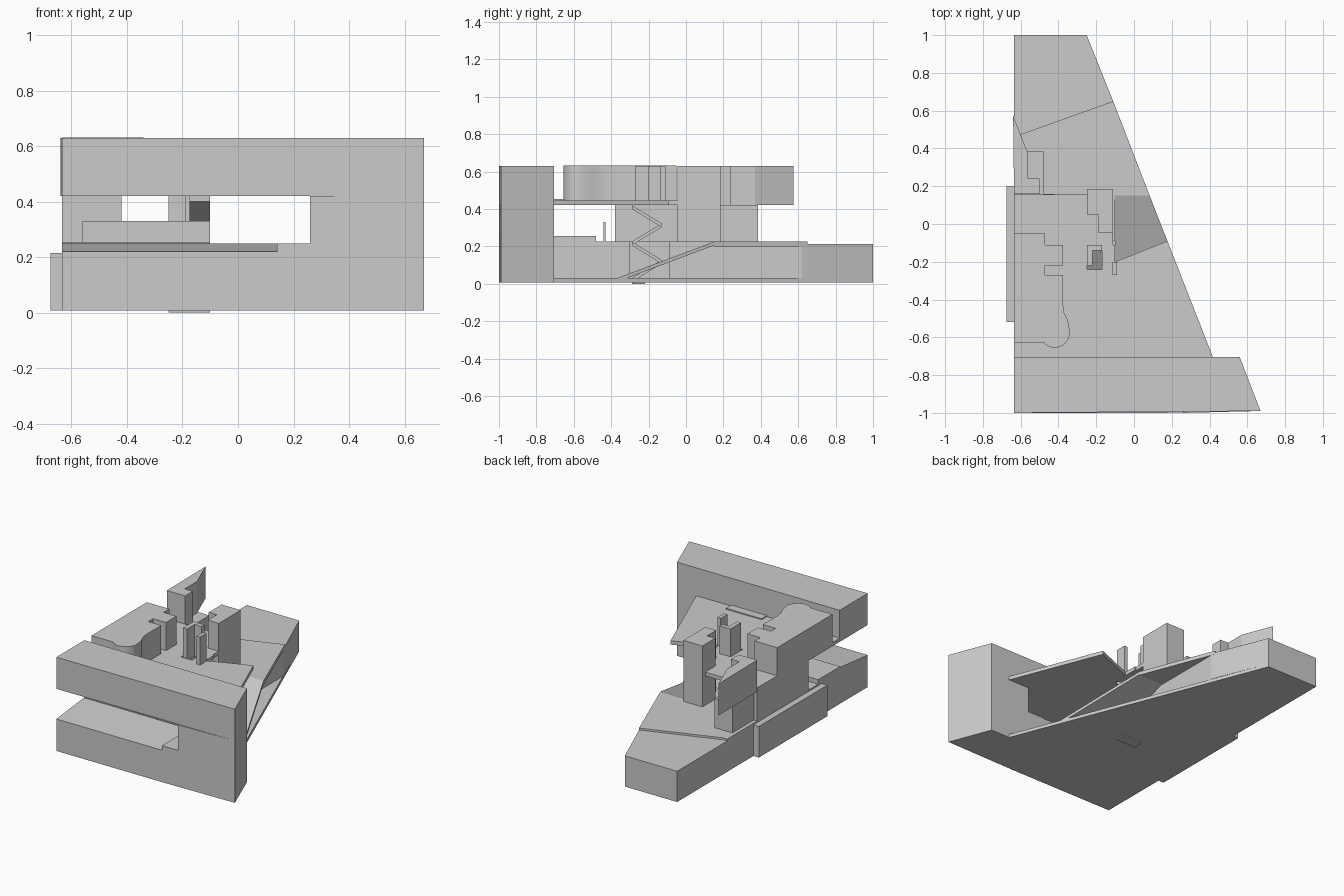
import bpy, bmesh, math


def edge(y):
    """x of the slanted right-hand side of the plan"""
    return 0.42 - 0.392 * (y + 0.71)


def prism(name, pts, z0, z1):
    """Upright prism over a plan outline; z0 / z1 are heights or functions of (x, y)"""
    f0 = z0 if callable(z0) else lambda x, y: z0
    f1 = z1 if callable(z1) else lambda x, y: z1
    bm = bmesh.new()
    lo = [bm.verts.new((x, y, f0(x, y))) for x, y in pts]
    hi = [bm.verts.new((x, y, f1(x, y))) for x, y in pts]
    bm.faces.new(lo[::-1])
    bm.faces.new(hi)
    n = len(pts)
    for i in range(n):
        j = (i + 1) % n
        bm.faces.new((lo[i], lo[j], hi[j], hi[i]))
    bmesh.ops.recalc_face_normals(bm, faces=bm.faces)
    me = bpy.data.meshes.new(name)
    bm.to_mesh(me)
    bm.free()
    ob = bpy.data.objects.new(name, me)
    bpy.context.collection.objects.link(ob)
    return ob


def box(name, x0, x1, y0, y1, z0, z1):
    return prism(name, [(x0, y0), (x1, y0), (x1, y1), (x0, y1)], z0, z1)


L = -0.635   # left facade

# ground plate with a small pit under the stairs
prism("ground_plate", [(L, -1), (0.67, -0.99), (0.56, -0.71), (0.42, -0.71),
                       (edge(1), 1), (L, 1)], 0.008, 0.03)
box("stair_pit", -0.25, -0.10, -0.29, -0.22, 0, 0.01)

# front bar: sloped sill on the left, solid pier on the right, beam on top
prism("front_base", [(L, -1), (0.14, -1), (0.14, -0.71), (L, -0.71)],
      0.008, lambda x, y: 0.22 + 0.03 * (y + 1) / 0.29)


def pier_edge(x0):
    return [(x0, -1), (0.67, -0.99), (0.56, -0.705), (x0, -0.705)]


prism("front_base_right", pier_edge(0.14), 0.008, 0.25)
prism("front_pier", pier_edge(0.26), 0.25, 0.42)
prism("front_beam", pier_edge(L), 0.42, 0.63)

# lower storey: wing wrapping round the stair, then the tapering rear block
prism("lower_wing", [(L, -0.71), (-0.10, -0.71), (-0.10, -0.30), (-0.26, -0.30),
                     (-0.26, -0.09), (-0.10, -0.09), (-0.10, 0.62),
                     (-0.11, 0.65), (-0.60, 0.475), (L, 0.475)], 0.03, 0.225)
prism("rear_block", [(L, 0.46), (-0.60, 0.475), (-0.11, 0.65), (edge(1), 1), (L, 1)],
      0.03, 0.212)
prism("rear_terrace", [(-0.11, 0.15), (edge(0.15), 0.15), (-0.11, 0.65)], 0.20, 0.225)
box("left_strip", -0.675, L, -0.52, 0.20, 0.008, 0.215)

# ramp rising along the slanted side


def ramp_z(x, y):
    return 0.03 + 0.195 * (y + 0.37) / 0.52


prism("ramp", [(-0.10, -0.37), (edge(-0.37), -0.37), (edge(0.15), 0.15), (-0.10, 0.15)],
      lambda x, y: ramp_z(x, y) - 0.02, ramp_z)

# switchback stairs
for i in range(4):
    za = 0.03 + 0.0975 * i
    zb = za + 0.0975
    if i % 2:
        za, zb = zb, za
    x0 = -0.25 + 0.075 * (i % 2)
    step = lambda x, y, a=za, b=zb: a + (b - a) * (y + 0.29) / 0.16
    prism(f"stair_flight_{i}", [(x0, -0.29), (x0 + 0.075, -0.29),
                                (x0 + 0.075, -0.13), (x0, -0.13)],
          lambda x, y, s=step: s(x, y) - 0.02, step)

# middle storey: left core, rear core, low wall
box("middle_core", L, -0.42, -0.38, 0.16, 0.22, 0.42)
box("middle_core_rear", -0.61, -0.48, 0.16, 0.385, 0.22, 0.42)
box("low_wall", -0.56, -0.10, -0.44, -0.43, 0.22, 0.33)
box("floor_pad", L, -0.10, -0.71, -0.48, 0.22, 0.255)

# upper floor slab with the stair opening left between its pieces
prism("slab_main", [(L, -0.71), (0.42, -0.71), (edge(-0.24), -0.24), (L, -0.24)], 0.42, 0.445)
prism("slab_point", [(-0.17, -0.24), (edge(-0.24), -0.24), (edge(-0.09), -0.09),
                     (-0.10, -0.20), (-0.10, -0.11), (-0.17, -0.11)], 0.42, 0.445)
box("slab_left", L, -0.25, -0.24, 0.155, 0.42, 0.445)
box("slab_rear", -0.25, -0.11, -0.11, 0.155, 0.42, 0.445)
prism("slab_step", [(-0.10, -0.65), (0.16, -0.65), (0.16, -0.71), (-0.10, -0.71)], 0.445, 0.452)

# upper left rooms with round bulge and square niches
bulge = [(-0.42 + 0.08 * math.cos(math.radians(a)), -0.575 + 0.08 * math.sin(math.radians(a)))
         for a in range(-130, 16, 12)]
rooms = prism("upper_rooms", [(L, -0.63), (-0.475, -0.63)] + bulge +
              [(-0.35, -0.51), (-0.37, -0.47), (-0.375, -0.43), (-0.375, -0.27), (-0.47, -0.27),
               (-0.47, -0.22), (-0.375, -0.22), (-0.375, -0.11), (-0.47, -0.11),
               (-0.47, -0.05), (L, -0.05)], 0.44, lambda x, y: 0.632)
bpy.context.view_layer.objects.active = rooms
rooms.select_set(True)
bpy.ops.object.shade_smooth_by_angle(angle=math.radians(25))

# pointed rear room
prism("pointed_room", [(-0.64, 0.575), (L, 0.16), (-0.50, 0.16), (-0.50, 0.24), (-0.56, 0.24), (-0.56, 0.37)],
      0.42, 0.63)

# lift tower and thin upright walls by the stair
box("tower", -0.25, -0.11, 0.05, 0.185, 0.22, 0.63)
box("tower_side", -0.19, -0.11, -0.045, 0.05, 0.22, 0.63)
box("stair_wall", -0.115, -0.09, -0.27, -0.20, 0.44, 0.63)
prism("stair_head", [(-0.25, -0.22), (-0.22, -0.22), (-0.22, -0.14), (-0.17, -0.14),
                     (-0.17, -0.11), (-0.25, -0.11)], 0.42, 0.63)
